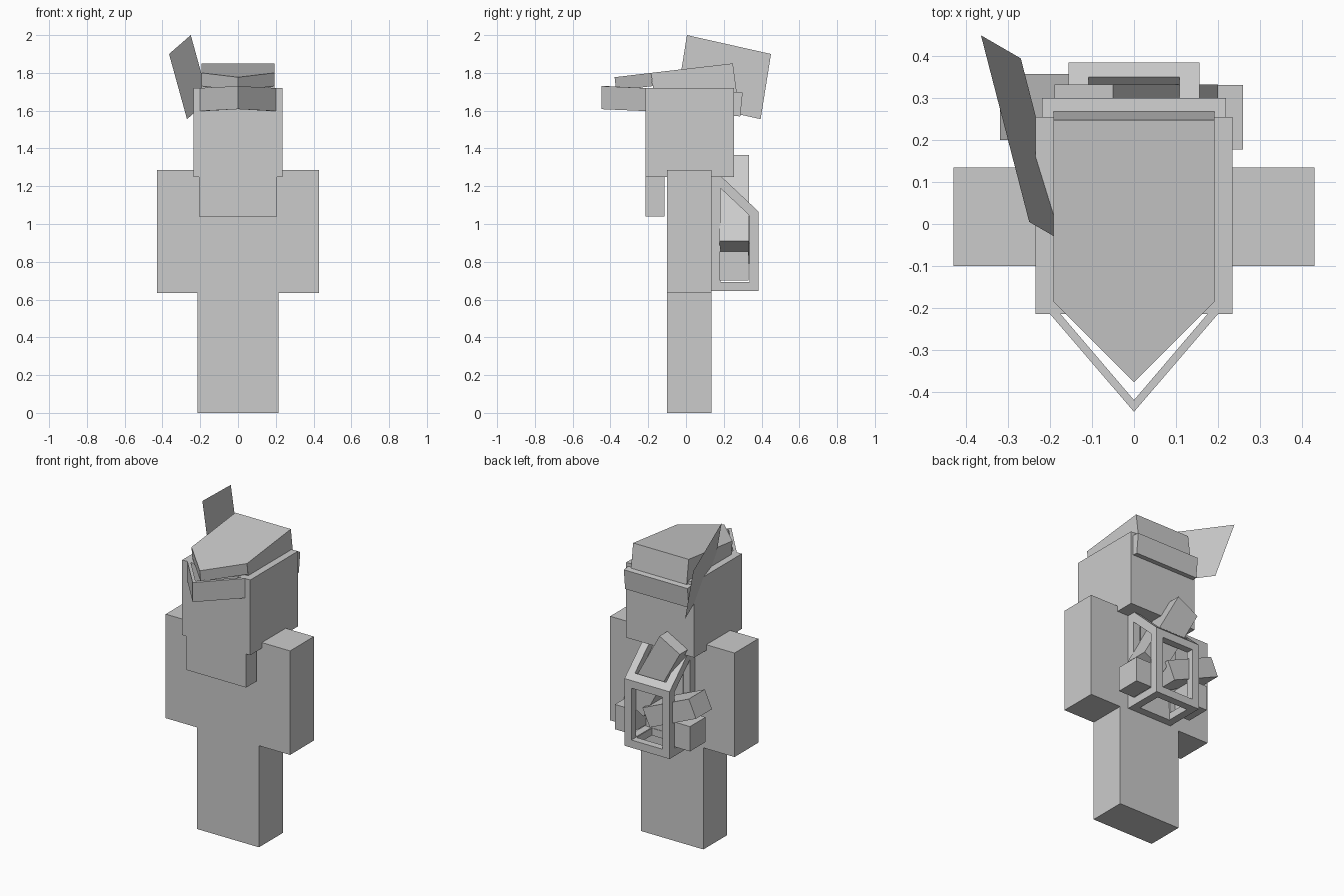
import bpy, bmesh
from mathutils import Vector

cube = bpy.data.objects.get("Cube")
if cube:
    bpy.data.objects.remove(cube)

grey = bpy.data.materials.new("plain grey")
grey.use_nodes = True
COLOUR = (0.6, 0.6, 0.6, 1)
grey.diffuse_color = COLOUR
grey.node_tree.nodes["Principled BSDF"].inputs["Base Color"].default_value = COLOUR


def finish(name, bm):
    if len(bm.faces) > 1:
        bmesh.ops.recalc_face_normals(bm, faces=bm.faces)
    mesh = bpy.data.meshes.new(name)
    bm.to_mesh(mesh)
    bm.free()
    mesh.materials.append(grey)
    obj = bpy.data.objects.new(name, mesh)
    bpy.context.collection.objects.link(obj)
    return obj


def prism_mesh(points, sweep=None):
    """Flat polygon, swept along a vector when one is given."""
    bm = bmesh.new()
    face = bm.faces.new([bm.verts.new(p) for p in points])
    if sweep:
        geom = bmesh.ops.extrude_face_region(bm, geom=[face], use_keep_orig=True)["geom"]
        moved = [v for v in geom if isinstance(v, bmesh.types.BMVert)]
        bmesh.ops.translate(bm, verts=moved, vec=Vector(sweep))
        bmesh.ops.recalc_face_normals(bm, faces=bm.faces)
    return bm


def prism(name, points, sweep=None):
    return finish(name, prism_mesh(points, sweep))


def box(name, x, y, z):
    pts = [(x[0], y[0], z[0]), (x[1], y[0], z[0]), (x[1], y[1], z[0]), (x[0], y[1], z[0])]
    return prism(name, pts, (0, 0, z[1] - z[0]))


# Body
DEPTH = (-0.1, 0.135)
box("legs", (-0.215, 0.215), DEPTH, (0, 0.635))
box("torso", (-0.215, 0.215), DEPTH, (0.635, 1.285))
for side, s in (("left", 1), ("right", -1)):
    box(side + "_arm", sorted((s * 0.215, s * 0.43)), DEPTH, (0.635, 1.285))
box("head", (-0.235, 0.235), (-0.215, 0.255), (1.25, 1.72))
box("beard", (-0.207, 0.207), (-0.215, -0.115), (1.04, 1.25))

# Hat crown, sloping down to a pointed front
W = 0.192
prism("hat_crown", [(-W, -0.185, 1.8), (W, -0.185, 1.8), (W, 0.248, 1.85), (-W, 0.248, 1.85)],
      (0, 0.02, -0.15))
prism("hat_point", [(-W, -0.185, 1.8), (W, -0.185, 1.8), (0, -0.378, 1.777)],
      (0, 0.008, -0.07))

# Pointed visor made of two thin boards
for side, s in (("left", 1), ("right", -1)):
    prism(side + "_visor",
          [(0, -0.448, 1.73), (s * 0.2, -0.215, 1.72), (s * 0.175, -0.215, 1.72), (0, -0.42, 1.73)],
          (0, 0, -0.122))

# Turned-up brim on the back
prism("back_brim", [(-0.22, 0.25, 1.7), (-0.22, 0.3, 1.695), (-0.22, 0.287, 1.57), (-0.22, 0.25, 1.572)],
      (0.44, 0, 0))

# Feather sheet
prism("feather", [(-0.25, 0.005, 2.0), (-0.365, 0.45, 1.9), (-0.27, 0.395, 1.555), (-0.155, -0.05, 1.655)])

# Open pack frame: every panel but the one on the back gets a window
bm = prism_mesh([(-0.156, 0.135, 0.645), (-0.156, 0.385, 0.645),
                 (-0.156, 0.385, 1.065), (-0.156, 0.135, 1.3)], (0.312, 0, 0))
panels = [f for f in bm.faces if f.normal.y > -0.9]
bmesh.ops.inset_individual(bm, faces=panels, thickness=0.048, use_even_offset=True)
bmesh.ops.delete(bm, geom=panels, context="FACES")
frame = finish("pack_frame", bm)
shell = frame.modifiers.new("bars", "SOLIDIFY")
shell.thickness = 0.045
shell.offset = -1
shell.use_even_offset = True

# Side pockets
for side, s in (("left", 1), ("right", -1)):
    box(side + "_pocket", sorted((s * 0.15, s * 0.26)), (0.178, 0.332), (0.7, 0.855))

# Two tilted blocks carried in the frame
prism("upright_block", [(-0.05, 0.178, 1.365), (-0.19, 0.178, 1.288),
                        (0.06, 0.178, 0.833), (0.2, 0.178, 0.91)], (0, 0.155, 0))
prism("lying_block", [(-0.27, 0.2, 1.04), (-0.32, 0.2, 0.93),
                      (0.0, 0.2, 0.79), (0.05, 0.2, 0.9)], (0, 0.158, 0))
